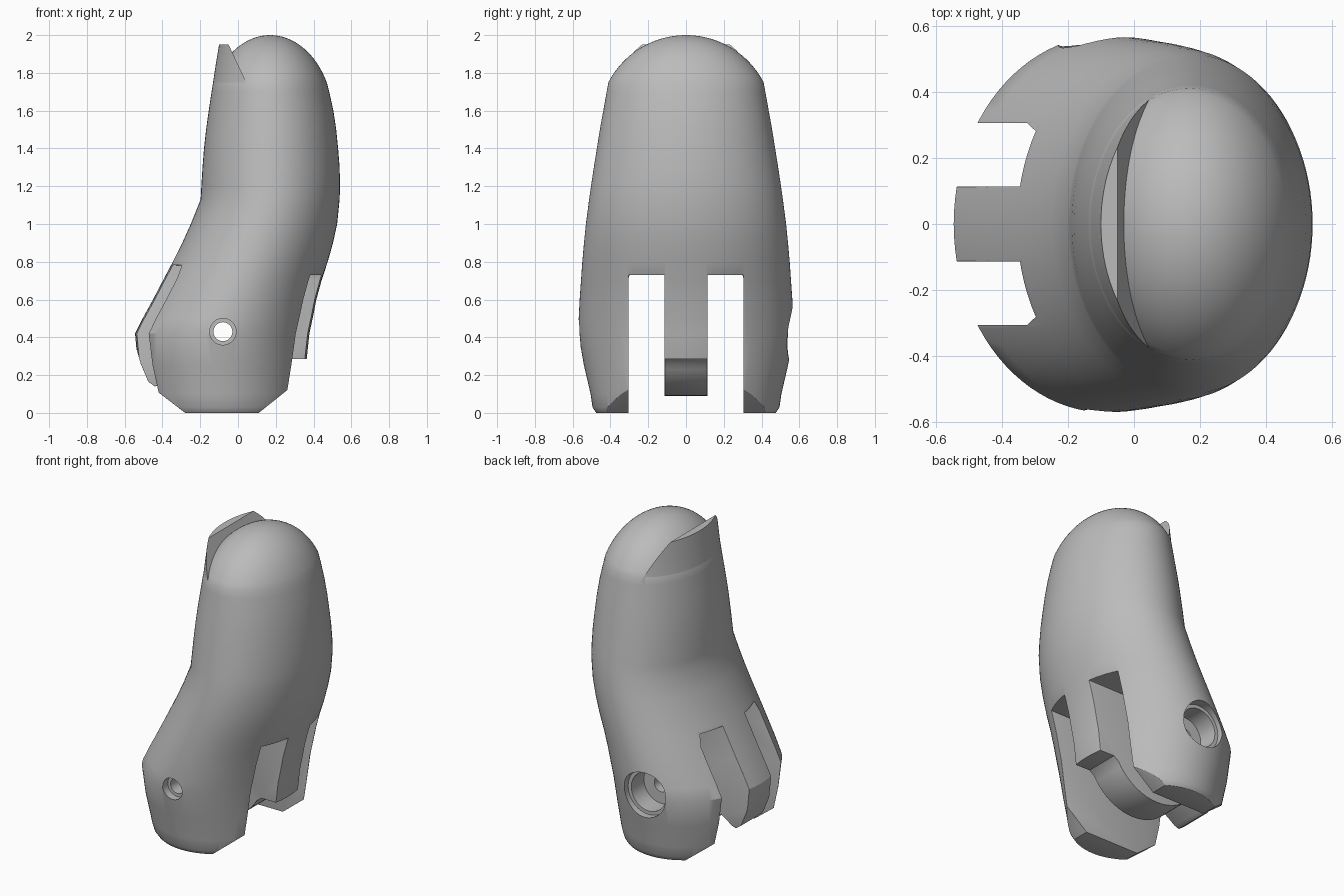
import bpy, bmesh, math
from mathutils import Vector

if "Cube" in bpy.data.objects:
    bpy.data.objects.remove(bpy.data.objects["Cube"])

grey = bpy.data.materials.new("plain grey")
grey.diffuse_color = (0.5, 0.5, 0.5, 1)
grey.use_nodes = True
grey.node_tree.nodes["Principled BSDF"].inputs["Base Color"].default_value = grey.diffuse_color


def make(name, bm):
    bmesh.ops.recalc_face_normals(bm, faces=bm.faces)
    me = bpy.data.meshes.new(name)
    bm.to_mesh(me)
    bm.free()
    ob = bpy.data.objects.new(name, me)
    me.materials.append(grey)
    bpy.context.collection.objects.link(ob)
    return ob


def loft(name, rows, n=96):
    """Stack of ellipses; each row is z, left x, right x, half width in y."""
    bm = bmesh.new()
    rings = []
    for z, l, r, w in rows:
        rings.append([bm.verts.new(((l + r) / 2 + (r - l) / 2 * math.cos(2 * math.pi * i / n),
                                    w * math.sin(2 * math.pi * i / n), z)) for i in range(n)])
    for a, b in zip(rings, rings[1:]):
        for i in range(n):
            j = (i + 1) % n
            bm.faces.new((a[i], a[j], b[j], b[i]))
    bm.faces.new(rings[0])
    bm.faces.new(rings[-1])
    return make(name, bm)


def prism(name, pts, y0, y1):
    """Outline in x, z pushed along y."""
    bm = bmesh.new()
    a = [bm.verts.new((x, y0, z)) for x, z in pts]
    b = [bm.verts.new((x, y1, z)) for x, z in pts]
    bm.faces.new(a)
    bm.faces.new(b)
    for i in range(len(pts)):
        j = (i + 1) % len(pts)
        bm.faces.new((a[i], a[j], b[j], b[i]))
    return make(name, bm)


def circle(r, n=48, cx=-0.08, cz=0.43):
    return [(cx + r * math.cos(2 * math.pi * i / n), cz + r * math.sin(2 * math.pi * i / n)) for i in range(n)]


def boolean(target, tool, op='DIFFERENCE'):
    m = target.modifiers.new("cut", 'BOOLEAN')
    m.operation, m.solver, m.object = op, 'EXACT', tool
    bpy.context.view_layer.objects.active = target
    bpy.ops.object.modifier_apply(modifier=m.name)
    bpy.data.objects.remove(tool)


# Finger body: curved shaft, then a spherical cap for the tip
rows = [(0, -.47, .32, .475), (.03, -.49, .335, .495), (.1, -.505, .345, .505),
        (.25, -.53, .36, .54), (.42, -.545, .378, .57), (.5, -.505, .395, .568),
        (.6, -.45, .415, .563), (.7, -.398, .442, .556), (.8, -.345, .475, .549), (.9, -.295, .503, .54),
        (1.0, -.25, .525, .53), (1.13, -.198, .538, .513), (1.2, -.194, .54, .503), (1.3, -.188, .538, .488),
        (1.4, -.18, .53, .472), (1.5, -.169, .52, .456), (1.6, -.155, .505, .438), (1.7, -.14, .483, .42),
        (1.75, -.132, .47, .411)]
for k in range(1, 17):
    a = k / 16 * math.acos(.211 / .461)
    a = math.acos(.211 / .461) - a
    f = max(.461 * math.sin(a) / .41, .004)
    rows.append((1.539 + .461 * math.cos(a), .17 - .3 * f, .17 + .3 * f, .411 * f))
body = loft("finger_body", rows)

# Side slots beside the middle tab
for s in (-1, 1):
    boolean(body, prism("slot_cutter", [(-.8, -.1), (.8, -.1), (.8, .73), (0, .73), (-.27, .78), (-.8, .8)],
                        s * .113, s * .305))

# Underside of the middle: tab ends and the round hinge knuckle
arc = [(-.08 + .34 * math.cos(math.radians(d)), .43 + .34 * math.sin(math.radians(d))) for d in range(222, 336, 6)]
boolean(body, prism("knuckle_cutter", [(-.8, -.1), (-.8, .34), (-.538, .34), (-.515, .26), (-.475, .165),
                                       (-.44, .14), (-.41, .15)] + arc + [(.25, .285), (.8, .28), (.8, -.1)],
                    -.2, .2))

# Sloped lower corners of the two side prongs
boolean(body, prism("left_corner_cutter", [(-.28, 0), (-.15, -.1), (-.8, -.1), (-.8, .4)], -.8, .8))
boolean(body, prism("right_corner_cutter", [(.11, 0), (-.015, -.1), (.7, -.1), (.7, .472)], .2, .8))
boolean(body, prism("right_corner_cutter", [(.11, 0), (-.015, -.1), (.7, -.1), (.7, .472)], -.8, -.2))

# Soft edges on slots and prongs
bev = body.modifiers.new("soft_edges", 'BEVEL')
bev.width, bev.segments, bev.limit_method, bev.angle_limit = .016, 3, 'ANGLE', math.radians(40)
bpy.context.view_layer.objects.active = body
bpy.ops.object.modifier_apply(modifier=bev.name)

# Hinge pin hole with a small recess in front and a stepped one behind
for r, y0, y1 in ((.05, -.8, .8), (.07, -.8, -.51), (.125, .37, .8), (.148, .5, .8)):
    boolean(body, prism("pin_hole_cutter", circle(r), y0, y1))

# Nail lip: continuation of the shaft, trimmed by a slanted plane
nail = loft("nail_lip", [(1.6, -.155, .505, .438), (1.7, -.14, .483, .42), (1.75, -.132, .47, .411),
                         (1.85, -.117, .457, .405), (1.95, -.1, .44, .40)])
boolean(nail, prism("nail_trim", [(-.05, 1.95), (-.073, 2.0), (.9, 2.0), (.9, 1.5), (.162, 1.5)], -.8, .8))

for ob in (body, nail):
    bpy.ops.object.select_all(action='DESELECT')
    ob.select_set(True)
    bpy.context.view_layer.objects.active = ob
    bpy.ops.object.shade_smooth_by_angle(angle=math.radians(28))
